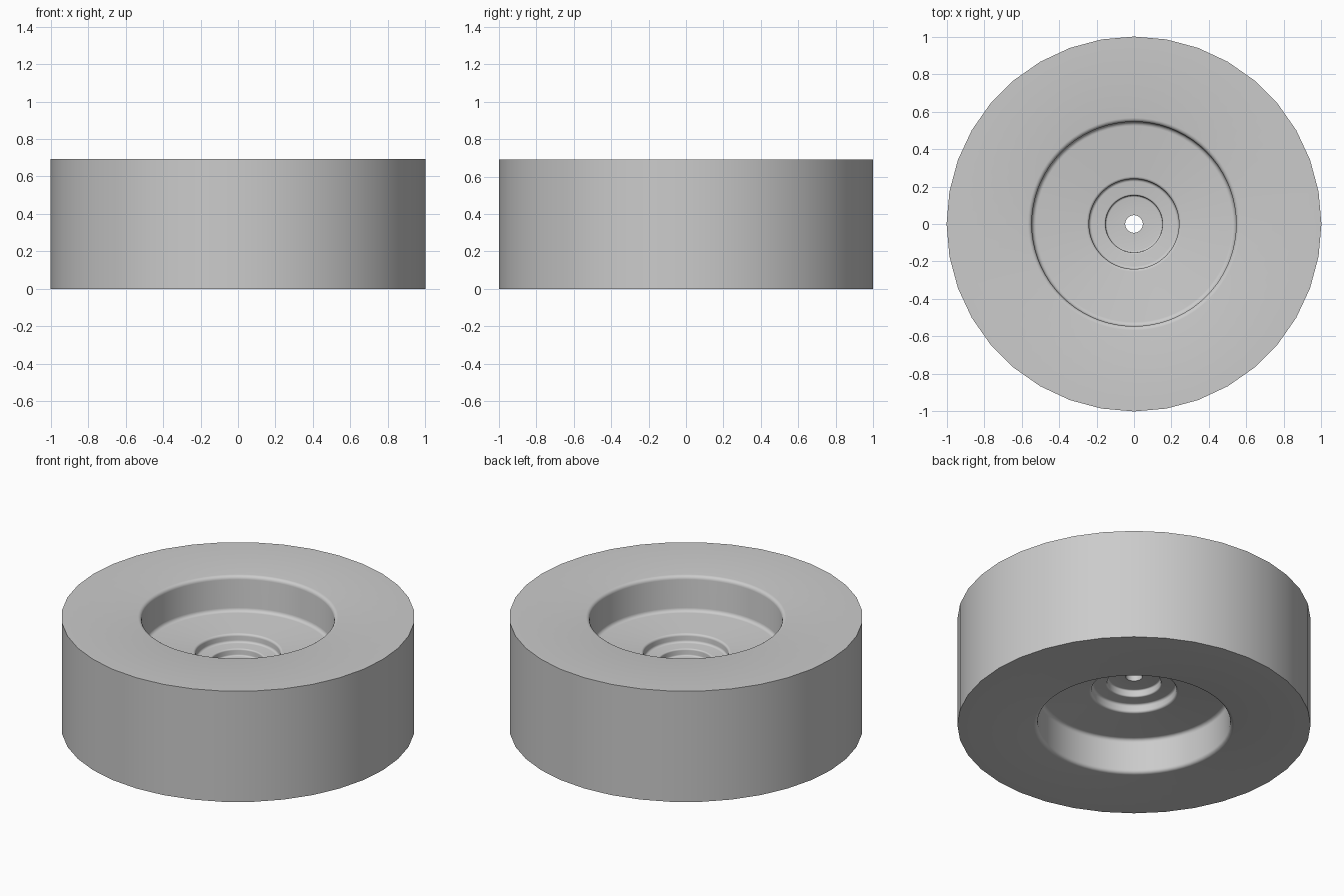
import bpy, bmesh, math

if "Cube" in bpy.data.objects:
    bpy.data.objects.remove(bpy.data.objects["Cube"], do_unlink=True)

HALF = 0.346      # half of the wheel width
SEGMENTS = 72     # around the recesses; the tread uses half as many sides


def make_material(name, rgb):
    mat = bpy.data.materials.new(name)
    mat.use_nodes = True
    mat.diffuse_color = (*rgb, 1)
    mat.node_tree.nodes["Principled BSDF"].inputs["Base Color"].default_value = (*rgb, 1)
    return mat


def step(radius, z_top, z_bottom, fillet):
    """Recess wall with a rounded lip at the top and a rounded foot."""
    points = []
    for i in range(5):
        a = math.radians(90 * i / 4)
        points.append((radius + fillet * (1 - math.sin(a)),
                       z_top - fillet * (1 - math.cos(a))))
    for i in range(5):
        a = math.radians(90 * i / 4)
        points.append((radius - fillet * (1 - math.cos(a)),
                       z_bottom + fillet * (1 - math.sin(a))))
    return points


# Half profile: tread edge, deep recess, hub steps, axle hole
floor, hub, core = HALF - 0.22, HALF - 0.272, HALF - 0.315
upper = [(1.0, HALF)]
upper += step(0.545, HALF, floor, 0.022)
upper += step(0.24, floor, hub, 0.014)
upper += step(0.152, hub, core, 0.009)
upper.append((0.047, core))

# Mirror the profile to the other face and revolve it
profile = upper + [(r, -z) for r, z in reversed(upper)]
bm = bmesh.new()
rings = []
for r, z in profile:
    ring = []
    for k in range(SEGMENTS):
        a = 2 * math.pi * k / SEGMENTS
        # every second tread point lies on the chord of a coarser polygon
        rr = r * math.cos(2 * math.pi / SEGMENTS) if r == 1.0 and k % 2 else r
        ring.append(bm.verts.new((rr * math.cos(a), rr * math.sin(a), z + HALF)))
    rings.append(ring)
for a, b in zip(rings, rings[1:] + rings[:1]):
    for k in range(SEGMENTS):
        n = (k + 1) % SEGMENTS
        bm.faces.new((a[k], a[n], b[n], b[k]))
bmesh.ops.recalc_face_normals(bm, faces=bm.faces)

mesh = bpy.data.meshes.new("wheel")
bm.to_mesh(mesh)
bm.free()
mesh.materials.append(make_material("plain grey", (0.6, 0.6, 0.6)))
wheel = bpy.data.objects.new("wheel", mesh)
bpy.context.collection.objects.link(wheel)

bpy.ops.object.select_all(action="DESELECT")
wheel.select_set(True)
bpy.context.view_layer.objects.active = wheel
bpy.ops.object.shade_smooth_by_angle(angle=math.radians(35))
